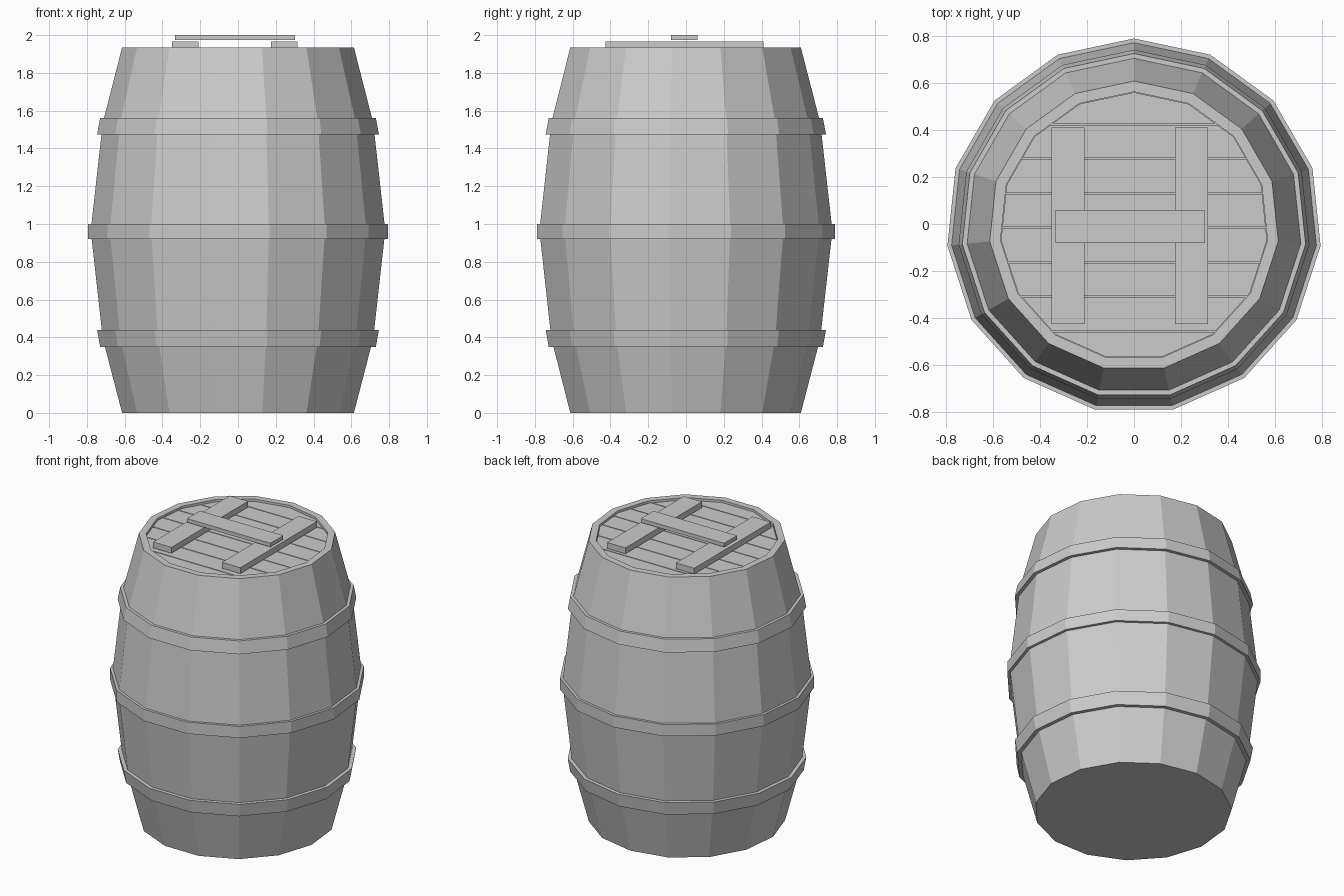
import bpy, bmesh, math
from mathutils import Vector

if "Cube" in bpy.data.objects:
    bpy.data.objects.remove(bpy.data.objects["Cube"])

SIDES = 15
CY = -0.009  # polygon centre, so the bounding box is centred


def finish(bm, name):
    bmesh.ops.recalc_face_normals(bm, faces=bm.faces)
    mesh = bpy.data.meshes.new(name)
    bm.to_mesh(mesh)
    bm.free()
    obj = bpy.data.objects.new(name, mesh)
    bpy.context.collection.objects.link(obj)
    return obj


def lathe(name, profile, closed=False):
    """Revolve (radius, z) points; an open profile gets capped at both ends."""
    bm = bmesh.new()
    rings = []
    for r, z in profile:
        rings.append([bm.verts.new((r * math.sin(math.tau * i / SIDES),
                                    CY + r * math.cos(math.tau * i / SIDES), z))
                      for i in range(SIDES)])
    pairs = list(zip(rings, rings[1:]))
    if closed:
        pairs.append((rings[-1], rings[0]))
    else:
        bm.faces.new(rings[0])
        bm.faces.new(rings[-1])
    for a, b in pairs:
        for i in range(SIDES):
            j = (i + 1) % SIDES
            bm.faces.new((a[i], a[j], b[j], b[i]))
    return finish(bm, name)


def box(name, x, y, z, clip=None):
    """Box from ranges, optionally trimmed to the barrel's polygon."""
    bm = bmesh.new()
    bmesh.ops.create_cube(bm, size=1)
    for v in bm.verts:
        v.co = Vector([r[0] if c < 0 else r[1] for c, r in zip(v.co, (x, y, z))])
    if clip:
        apothem = clip * math.cos(math.pi / SIDES)
        for i in range(SIDES):
            a = math.tau * (i + 0.5) / SIDES
            n = Vector((math.sin(a), math.cos(a), 0))
            cut = bmesh.ops.bisect_plane(
                bm, geom=bm.verts[:] + bm.edges[:] + bm.faces[:],
                plane_co=Vector((0, CY, 0)) + n * apothem, plane_no=n, clear_outer=True)
            edges = [e for e in cut["geom_cut"] if isinstance(e, bmesh.types.BMEdge)]
            if edges:
                bmesh.ops.holes_fill(bm, edges=edges)
    return finish(bm, name)


# Barrel body with a rim and shallow recess on top
lathe("barrel_body", [(0.617, 0), (0.72, 0.395), (0.784, 0.965), (0.72, 1.535),
                      (0.617, 1.935), (0.571, 1.935), (0.571, 1.895)])

# Hoops
lathe("lower_hoop", [(0.70, 0.35), (0.734, 0.35), (0.75, 0.44), (0.70, 0.44)], True)
lathe("middle_hoop", [(0.75, 0.92), (0.798, 0.92), (0.798, 1.0), (0.75, 1.0)], True)
lathe("upper_hoop", [(0.70, 1.475), (0.75, 1.475), (0.734, 1.56), (0.70, 1.56)], True)

# Lid planks with narrow gaps, trimmed to the rim
joints = [-0.6] + [-0.457 + 0.147 * i for i in range(7)] + [0.6]
for i, (y0, y1) in enumerate(zip(joints, joints[1:])):
    box(f"lid_plank_{i + 1}", (-0.6, 0.6), (y0 + 0.003, y1 - 0.003), (1.89, 1.92), 0.569)

# Cleats and handle bar across the lid
box("left_cleat", (-0.35, -0.21), (-0.425, 0.41), (1.925, 1.966))
box("right_cleat", (0.175, 0.315), (-0.425, 0.41), (1.925, 1.966))
box("handle_bar", (-0.333, 0.303), (-0.08, 0.06), (1.974, 2.0))
